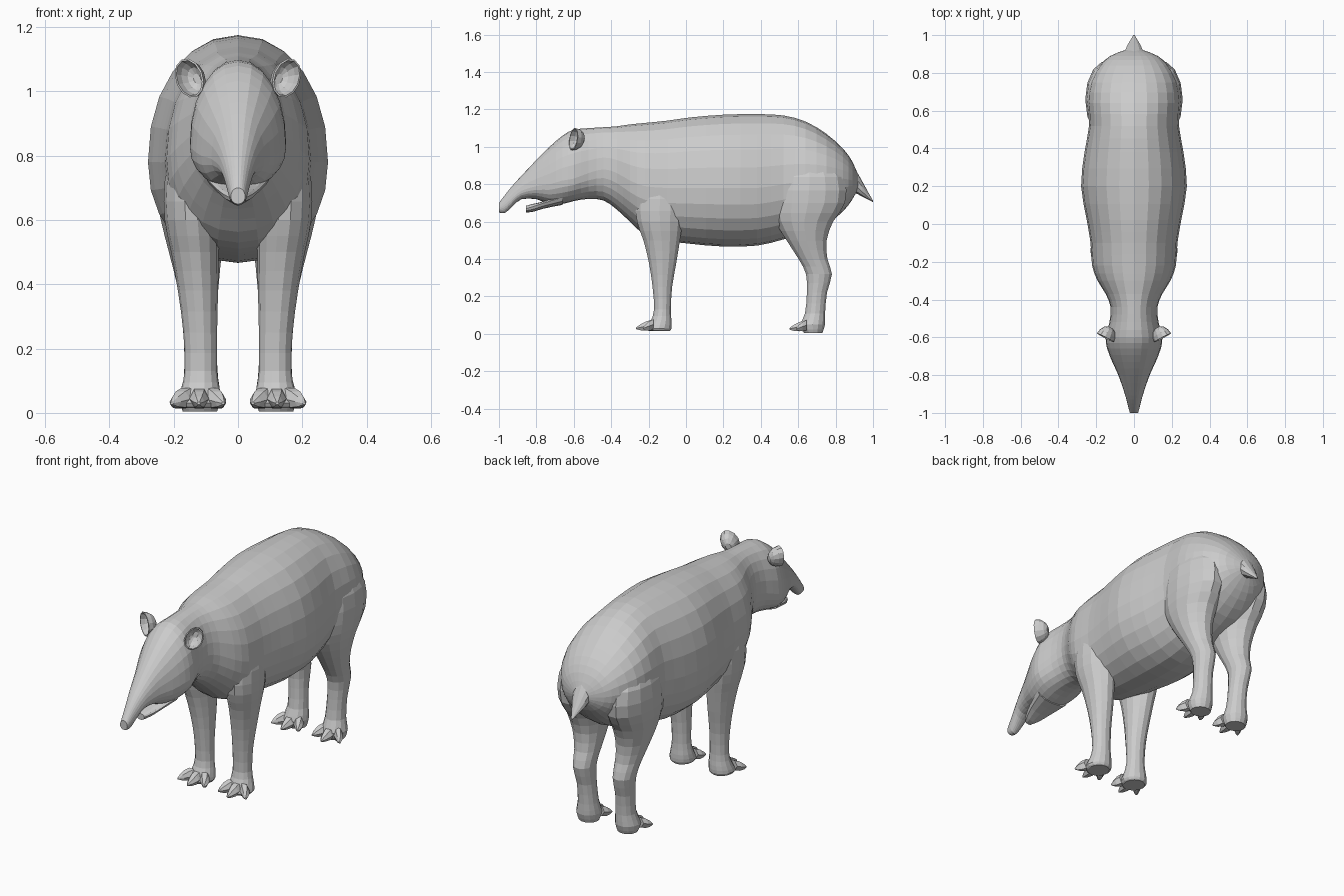
import bpy, bmesh, math
from mathutils import Vector


def smooth_stations(rows, steps):
    """Catmull-Rom interpolation between rows of numbers."""
    out = []
    for i in range(len(rows) - 1):
        a, b, c, d = (rows[max(0, min(len(rows) - 1, k))] for k in (i - 1, i, i + 1, i + 2))
        for s in range(steps):
            t = s / steps
            out.append([0.5 * (2 * q + (r - p) * t + (2 * p - 5 * q + 4 * r - u) * t ** 2
                               + (3 * q - p - 3 * r + u) * t ** 3)
                        for p, q, r, u in zip(a, b, c, d)])
    return out + [list(rows[-1])]


def loft(name, rings, mirror=False, cap_start=True, cap_end=True, thickness=0):
    bm = bmesh.new()
    loops = [[bm.verts.new(p) for p in ring] for ring in rings]
    n = len(loops[0])
    for a, b in zip(loops, loops[1:]):
        for i in range(n):
            j = (i + 1) % n
            bm.faces.new((a[i], a[j], b[j], b[i]))
    if cap_start:
        bm.faces.new(loops[0])
    if cap_end:
        bm.faces.new(loops[-1])
    bmesh.ops.recalc_face_normals(bm, faces=bm.faces)
    mesh = bpy.data.meshes.new(name)
    bm.to_mesh(mesh)
    bm.free()
    ob = bpy.data.objects.new(name, mesh)
    bpy.context.collection.objects.link(ob)
    if thickness:
        ob.modifiers.new("Thickness", 'SOLIDIFY').thickness = thickness
    if mirror:
        ob.modifiers.new("Mirror", 'MIRROR').use_axis[0] = True
    return ob


def power(v, e):
    return math.copysign(abs(v) ** e, v)


def lengthwise(rows, n=24, steps=2):
    """Rings across y; row = y, top, bottom, half width, height of widest point."""
    rings = []
    for y, top, bot, w, zw in smooth_stations(rows, steps):
        ring = []
        for i in range(n):
            t = math.tau * i / n
            c = power(math.cos(t), 0.94)
            ring.append((w * power(math.sin(t), 0.94), y,
                         zw + c * (top - zw if c > 0 else zw - bot)))
        rings.append(ring)
    return rings


def upright(rows, n=14, steps=2):
    """Rings across z; row = z, y front, y back, x inner, x outer."""
    return [[((x0 + x1) / 2 + (x1 - x0) / 2 * math.cos(math.tau * i / n),
              (y0 + y1) / 2 + (y1 - y0) / 2 * math.sin(math.tau * i / n), z)
             for i in range(n)]
            for z, y0, y1, x0, x1 in smooth_stations(rows, steps)]


# Trunk, neck, head and drooping snout
body = [
    (-1.00, 0.70, 0.65, 0.022, 0.672),
    (-0.97, 0.74, 0.645, 0.03, 0.69),
    (-0.93, 0.79, 0.68, 0.04, 0.725),
    (-0.88, 0.845, 0.72, 0.055, 0.765),
    (-0.80, 0.93, 0.72, 0.083, 0.79),
    (-0.73, 1.00, 0.695, 0.115, 0.80),
    (-0.66, 1.06, 0.695, 0.142, 0.82),
    (-0.60, 1.092, 0.71, 0.15, 0.83),
    (-0.52, 1.10, 0.722, 0.13, 0.86),
    (-0.44, 1.105, 0.713, 0.124, 0.88),
    (-0.37, 1.11, 0.665, 0.15, 0.86),
    (-0.30, 1.12, 0.60, 0.193, 0.82),
    (-0.22, 1.128, 0.53, 0.222, 0.79),
    (-0.10, 1.14, 0.498, 0.23, 0.78),
    (0.02, 1.157, 0.482, 0.25, 0.78),
    (0.20, 1.172, 0.467, 0.28, 0.78),
    (0.38, 1.175, 0.472, 0.262, 0.78),
    (0.52, 1.168, 0.505, 0.238, 0.80),
    (0.64, 1.135, 0.54, 0.245, 0.82),
    (0.75, 1.07, 0.585, 0.23, 0.83),
    (0.84, 0.99, 0.655, 0.18, 0.83),
    (0.89, 0.92, 0.72, 0.125, 0.82),
    (0.92, 0.85, 0.775, 0.05, 0.81),
]
loft("body_and_head", lengthwise(body))

# Lower jaw below the open mouth
loft("lower_jaw", lengthwise([
    (-0.855, 0.685, 0.65, 0.025, 0.67),
    (-0.82, 0.695, 0.652, 0.045, 0.68),
    (-0.76, 0.71, 0.67, 0.07, 0.70),
    (-0.66, 0.76, 0.69, 0.10, 0.73)], n=12))

# Short pointed tail
loft("tail", lengthwise([
    (0.86, 0.95, 0.76, 0.07, 0.86),
    (0.90, 0.89, 0.755, 0.055, 0.82),
    (0.94, 0.82, 0.735, 0.04, 0.775),
    (0.97, 0.765, 0.72, 0.022, 0.74),
    (1.00, 0.712, 0.704, 0.004, 0.708)], n=10))

# Front legs
loft("front_leg", upright([
    (0.85, -0.22, -0.06, 0.10, 0.20),
    (0.72, -0.27, -0.01, 0.07, 0.228),
    (0.60, -0.265, -0.015, 0.06, 0.228),
    (0.50, -0.23, -0.03, 0.06, 0.208),
    (0.38, -0.20, -0.05, 0.062, 0.187),
    (0.25, -0.18, -0.073, 0.065, 0.170),
    (0.13, -0.172, -0.08, 0.065, 0.166),
    (0.07, -0.19, -0.076, 0.056, 0.178),
    (0.03, -0.215, -0.076, 0.052, 0.188),
    (0.015, -0.20, -0.085, 0.065, 0.175)]), mirror=True)

# Hind legs with thigh and hock
loft("hind_leg", upright([
    (0.98, 0.55, 0.74, 0.08, 0.185),
    (0.84, 0.47, 0.85, 0.04, 0.250),
    (0.70, 0.45, 0.855, 0.03, 0.256),
    (0.60, 0.475, 0.79, 0.035, 0.240),
    (0.50, 0.535, 0.755, 0.05, 0.215),
    (0.40, 0.60, 0.758, 0.06, 0.190),
    (0.32, 0.64, 0.782, 0.066, 0.178),
    (0.22, 0.645, 0.755, 0.068, 0.168),
    (0.11, 0.635, 0.745, 0.062, 0.168),
    (0.05, 0.61, 0.745, 0.054, 0.184),
    (0.005, 0.63, 0.73, 0.065, 0.172)]), mirror=True)

# Splayed pointed toes, three per foot
for foot, y0, z0 in (("front", -0.175, 0.018), ("hind", 0.645, 0.015)):
    for k, (x, tip_x, reach) in enumerate(((0.08, 0.046, 0.06), (0.12, 0.122, 0.092), (0.16, 0.206, 0.055))):
        rings = []
        for t, r in ((0, 0.032), (0.4, 0.029), (0.75, 0.018), (1, 0.005)):
            cx, cy = x + (tip_x - x) * t, y0 - reach * t
            cz = z0 + 0.032 * (1 - t) + 0.012 * t
            rings.append([(cx + r * math.cos(math.tau * i / 6), cy,
                           cz + r * math.sin(math.tau * i / 6)) for i in range(6)])
        loft(f"{foot}_toe_{k + 1}", rings, mirror=True)

# Cupped ears opening forward and outward
facing = Vector((0.45, -0.89, 0.05)).normalized()
up = Vector((0.42, 0.15, 0.9))
up = (up - facing * up.dot(facing)).normalized()
side = up.cross(facing)
root = Vector((0.138, -0.575, 1.04))
ear = []
for scale, depth in ((0.3, -0.03), (0.65, -0.018), (0.9, 0.005), (1.0, 0.03)):
    ear.append([root + facing * depth
                + up * (scale * 0.064 * math.cos(math.tau * i / 12))
                + side * (scale * 0.047 * math.sin(math.tau * i / 12)) for i in range(12)])
loft("ear", ear, mirror=True, cap_end=False, thickness=0.006)
